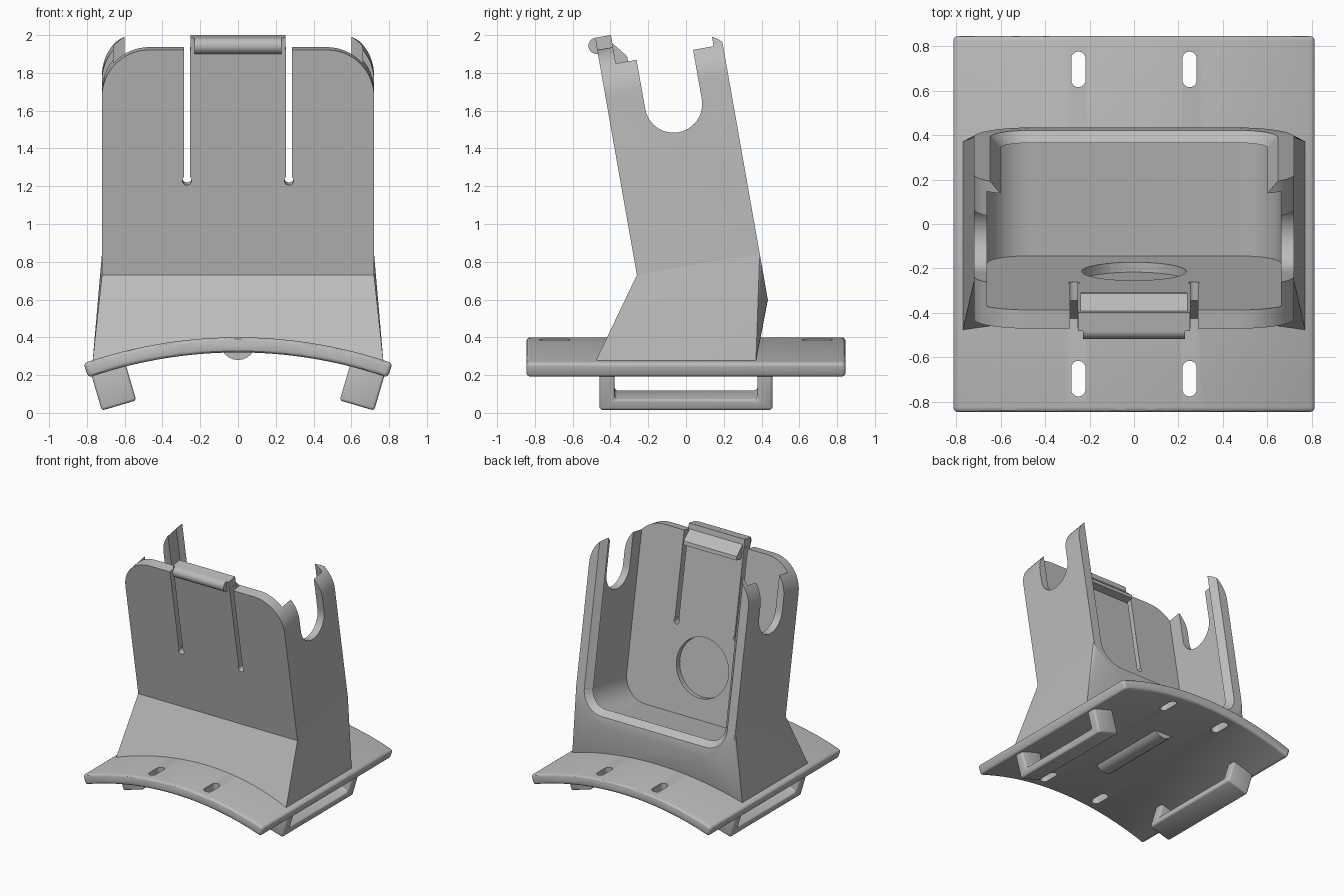
import bpy, bmesh
from math import sin, cos, radians
from mathutils import Matrix, Vector

cube = bpy.data.objects.get("Cube")
if cube:
    bpy.data.objects.remove(cube, do_unlink=True)

grey = bpy.data.materials.new("plain_grey")
grey.use_nodes = True
grey.diffuse_color = (0.5, 0.5, 0.5, 1)
grey.node_tree.nodes["Principled BSDF"].inputs["Base Color"].default_value = (0.5, 0.5, 0.5, 1)

# Leaning frame of the holder: local y runs through its depth, local z up its height
LEAN = Matrix.Translation((0, -0.26, 0.73)) @ Matrix.Rotation(radians(10), 4, 'X')
FLAT = Matrix.Identity(4)
HALF, DEPTH, LOW, HIGH, ROUND = 0.72, 0.66, -0.25, 1.21, 0.25
ARC_Z, ARC_R = -2.1, 2.5        # centre height and radius of the curved plate


def arc(cx, cz, r, start, end, steps=16):
    angles = [radians(start + (end - start) * i / steps) for i in range(steps + 1)]
    return [(cx + r * cos(a), cz + r * sin(a)) for a in angles]


def finish(name, bm, matrix):
    bmesh.ops.recalc_face_normals(bm, faces=bm.faces)
    mesh = bpy.data.meshes.new(name)
    bm.to_mesh(mesh)
    bm.free()
    mesh.transform(matrix)
    mesh.materials.append(grey)
    ob = bpy.data.objects.new(name, mesh)
    bpy.context.collection.objects.link(ob)
    return ob


def loft(name, rings, matrix=FLAT):
    """Skin a closed solid through rings of equal point count."""
    bm = bmesh.new()
    loops = [[bm.verts.new(p) for p in ring] for ring in rings]
    count = len(loops[0])
    for a, b in zip(loops, loops[1:]):
        for i in range(count):
            j = (i + 1) % count
            bm.faces.new((a[i], a[j], b[j], b[i]))
    bm.faces.new(loops[0])
    bm.faces.new(loops[-1])
    return finish(name, bm, matrix)


def ring(points, axis, t):
    place = {'x': lambda p: (t, p[0], p[1]),
             'y': lambda p: (p[0], t, p[1]),
             'z': lambda p: (p[0], p[1], t)}[axis]
    return [place(p) for p in points]


def extrude(name, points, axis, start, end, matrix=FLAT):
    return loft(name, [ring(points, axis, start), ring(points, axis, end)], matrix)


def select(ob):
    bpy.ops.object.select_all(action='DESELECT')
    ob.select_set(True)
    bpy.context.view_layer.objects.active = ob


def cut(ob, cutters):
    select(ob)
    for cutter in cutters:
        mod = ob.modifiers.new("cut", 'BOOLEAN')
        mod.operation, mod.solver, mod.object = 'DIFFERENCE', 'EXACT', cutter
        bpy.ops.object.modifier_apply(modifier=mod.name)


def bevel(ob, width):
    select(ob)
    mod = ob.modifiers.new("bevel", 'BEVEL')
    mod.width, mod.segments, mod.limit_method = width, 3, 'ANGLE'
    mod.angle_limit = radians(40)
    bpy.ops.object.modifier_apply(modifier=mod.name)


def lower_round(inset):
    """Rounded bottom edge of the holder outline, pulled in by an inset."""
    r = ROUND - inset
    c = HALF - ROUND
    return arc(-c, LOW + ROUND, r, 180, 270) + arc(c, LOW + ROUND, r, 270, 360)


def open_outline(inset):
    half = HALF - inset
    return lower_round(inset) + [(half, 2), (-half, 2)]


# Cutters: pocket with flared rear lip, finger notch, round recess, keyhole slits
pocket = loft("pocket_cutter", [ring(open_outline(d), 'y', n) for n, d in
              ((0.085, 0.06), (0.61, 0.06), (0.611, 0.12), (0.69, 0.045))], LEAN)
notch = extrude("notch_cutter", arc(0.348, 0.858, 0.152, 180, 360, 24) +
                [(0.5, 2), (0.196, 2)], 'x', -1, 1, LEAN)
recess = extrude("recess_cutter", arc(0, 0.21, 0.235, 0, 352.5, 47), 'y', 0.04, 0.2, LEAN)
slits = [extrude("slit_cutter", arc(x, 0.508, 0.025, 133, 407) +
                 [(x + 0.017, 2), (x - 0.017, 2)], 'y', -0.1, 0.15, LEAN)
         for x in (-0.27, 0.27)]
under = extrude("underside_cutter", arc(0, ARC_Z, ARC_R - 0.04, 60, 120, 64), 'y', -1, 1)

# Holder: upper shell with rounded top corners
corner = HALF - ROUND
outline = ([(-HALF, 0), (HALF, 0)] + arc(corner, HIGH - ROUND, ROUND, 0, 90)
           + arc(-corner, HIGH - ROUND, ROUND, 90, 180))
holder = extrude("holder_shell", outline, 'y', 0, DEPTH, LEAN)
cut(holder, [pocket, notch, recess] + slits)

# Skirt: hull from the rounded holder bottom to the footprint on the plate
bm = bmesh.new()
for n in (0, DEPTH):
    for p in ring(lower_round(0), 'y', n):
        bm.verts.new(LEAN @ Vector(p))
for x in (-0.77, 0.77):
    for y in (-0.48, 0.37):
        bm.verts.new((x, y, 0.27))
bmesh.ops.convex_hull(bm, input=bm.verts)
bmesh.ops.delete(bm, geom=[v for v in bm.verts if not v.link_faces], context='VERTS')
skirt = finish("holder_skirt", bm, FLAT)
cut(skirt, [under, pocket, recess])

# Latch at the top of the spring tongue
tongue = extrude("latch_block", [(0, 1.15), (0.085, 1.15), (0.085, 1.275), (0, 1.275)],
                 'x', -0.252, 0.252, LEAN)
hook = extrude("latch_hook", [(0.07, 1.12), (0.15, 1.12), (0.15, 1.15), (0.07, 1.25)],
               'x', -0.24, 0.24, LEAN)
roll = extrude("latch_roll", arc(0, 1.232, 0.043, 0, 345, 23), 'x', -0.23, 0.23, LEAN)

# Curved base plate with four strap slots
spread = 19.1
plate = extrude("base_plate", arc(0, ARC_Z, ARC_R, 90 - spread, 90 + spread, 48) +
                arc(0, ARC_Z, ARC_R - 0.08, 90 + spread, 90 - spread, 48), 'y', -0.845, 0.845)
bevel(plate, 0.02)
slots = [extrude("slot_cutter", arc(x, y + 0.048, 0.032, 0, 180) +
                 arc(x, y - 0.048, 0.032, 180, 360), 'z', 0, 1)
         for x in (-0.25, 0.25) for y in (-0.695, 0.695)]
cut(plate, slots)

# Rounded rib under the plate
rib = extrude("underside_rib", arc(0, 0.375, 0.095, 0, 345, 23), 'y', -0.34, 0.34)

# Strap loops under both edges, square to the curve
parts = [holder, skirt, tongue, hook, roll, plate, rib]
low, bar, top, out, leg = 2.23, 2.29, 2.44, 0.458, 0.378
loop_outline = [(-out, low), (out, low), (out, top), (leg, top),
                (leg, bar), (-leg, bar), (-leg, top), (-out, top)]
for name, tilt in (("left_strap_loop", 16.4), ("right_strap_loop", -16.4)):
    turn = Matrix.Translation((0, 0, ARC_Z)) @ Matrix.Rotation(radians(tilt), 4, 'Y')
    loop = extrude(name, loop_outline, 'x', -0.095, 0.095, turn)
    bevel(loop, 0.015)
    parts.append(loop)

# Tidy up: drop the cutters, shade the curves smooth
for cutter in [pocket, notch, recess, under] + slits + slots:
    bpy.data.objects.remove(cutter, do_unlink=True)
for part in parts:
    select(part)
    bpy.ops.object.shade_smooth_by_angle(angle=radians(30))
